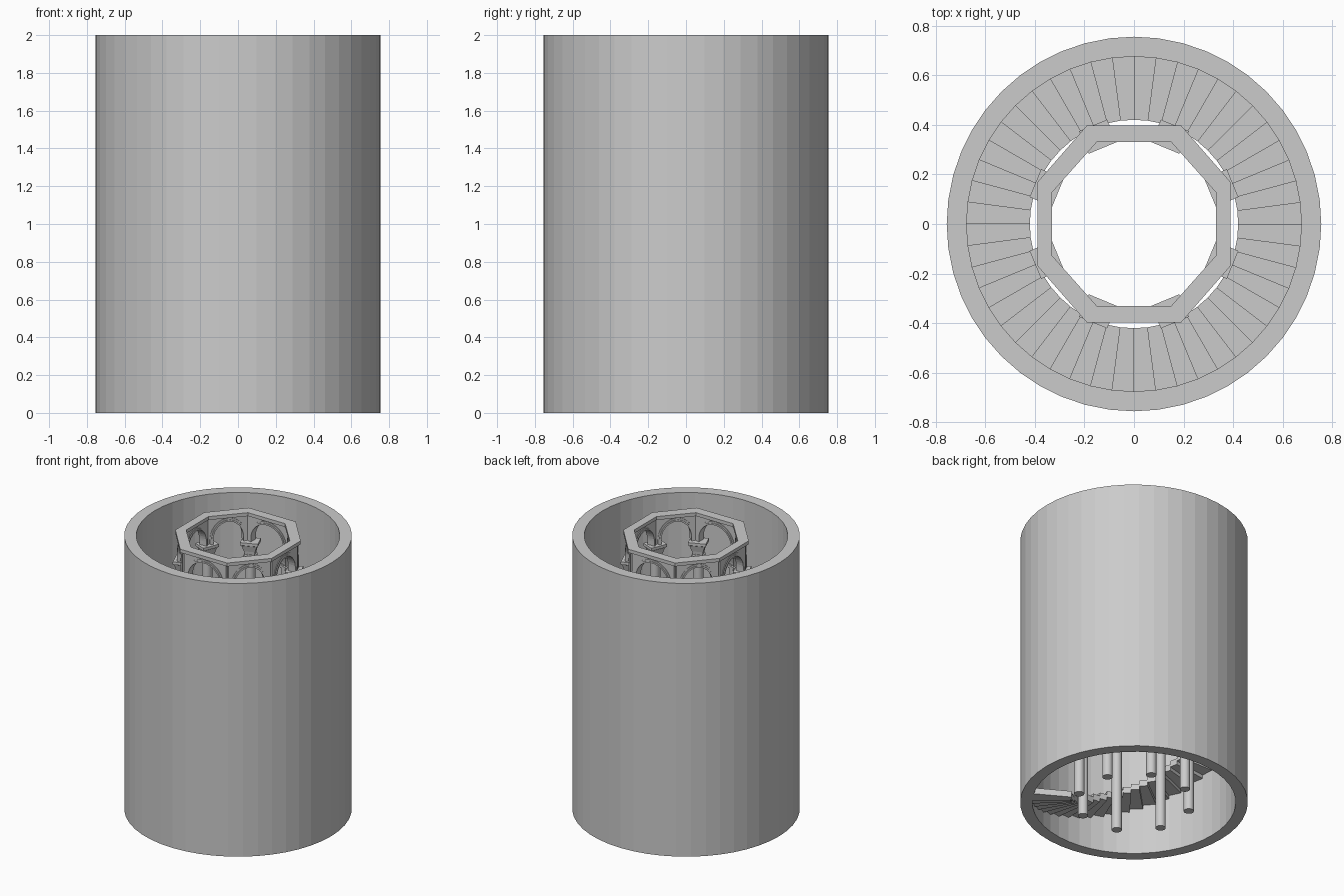
import bpy, bmesh, math
from mathutils import Vector, Matrix

if "Cube" in bpy.data.objects:
    bpy.data.objects.remove(bpy.data.objects["Cube"])

def make(name, bm, smooth=False):
    bmesh.ops.recalc_face_normals(bm, faces=bm.faces)
    me = bpy.data.meshes.new(name)
    bm.to_mesh(me)
    bm.free()
    ob = bpy.data.objects.new(name, me)
    bpy.context.collection.objects.link(ob)
    if smooth:
        for o in bpy.context.selected_objects:
            o.select_set(False)
        ob.select_set(True)
        bpy.context.view_layer.objects.active = ob
        bpy.ops.object.shade_smooth_by_angle(angle=math.radians(30))
    return ob

def sweep(bm, sections, closed):
    """Join a row of four-point sections into a solid."""
    rows = [[bm.verts.new(p) for p in s] for s in sections]
    n = len(rows)
    for i in range(n if closed else n - 1):
        a, b = rows[i], rows[(i + 1) % n]
        for j in range(4):
            k = (j + 1) % 4
            bm.faces.new((a[j], a[k], b[k], b[j]))
    if not closed:
        bm.faces.new(rows[0])
        bm.faces.new(rows[-1])

def pol(r, deg, z):
    a = math.radians(deg)
    return (r * math.cos(a), r * math.sin(a), z)

def ring_section(r0, r1, deg, z0, z1):
    return [pol(r0, deg, z0), pol(r1, deg, z0), pol(r1, deg, z1), pol(r0, deg, z1)]

# Outer round tower wall
bm = bmesh.new()
sweep(bm, [ring_section(0.675, 0.755, i * 7.5, 0, 2) for i in range(48)], True)
make("tower_wall", bm)

# One turn of spiral stairs, climbing clockwise from the floor
STEPS, RISE, START = 48, 0.0262, -30
bm = bmesh.new()
for i in range(STEPS):
    a = START - i * 7.5
    z = i * RISE
    sweep(bm, [ring_section(0.42, 0.675, a - d, z, z + 0.045) for d in (0, 7.5)], False)
make("spiral_stairs", bm)

# Corners of the slightly flattened octagon, outer and inner
def octagon(ax, ay, bx, by):
    q = [(ax, ay), (bx, by)]
    pts = []
    for sx, sy, flip in ((1, 1, 0), (-1, 1, 1), (-1, -1, 0), (1, -1, 1)):
        c = [(x * sx, y * sy) for x, y in q]
        pts += c[::-1] if flip else c
    return [Vector(p) for p in pts]
OUT = octagon(0.39, 0.168, 0.19, 0.397)
INN = octagon(0.33, 0.128, 0.15, 0.33)

# Flat top band of the colonnade
bm = bmesh.new()
sweep(bm, [[(*INN[i], 1.975), (*OUT[i], 1.975), (*OUT[i], 2), (*INN[i], 2)]
           for i in range(8)], True)
make("top_band", bm)

# Arched walls with a raised moulding round each opening
def arch_path(half, rise, n=20):
    pts = [(-half, 1.79)]
    pts += [(-half * math.cos(math.pi * i / n), 1.82 + rise * math.sin(math.pi * i / n))
            for i in range(n + 1)]
    return pts + [(half, 1.79)]

walls, mould = bmesh.new(), bmesh.new()
for i in range(8):
    j = (i + 1) % 8
    mid = (OUT[i] + OUT[j] + INN[i] + INN[j]) / 4
    along = (OUT[j] - OUT[i]).normalized()
    nrm = Vector((along.y, -along.x))
    span = ((OUT[j] - OUT[i]).length + (INN[j] - INN[i]).length) / 4
    half = span - 0.04
    def P(s, d, z):
        p = mid + along * s + nrm * d
        return (p.x, p.y, z)
    inner, outer = arch_path(half, 0.125), arch_path(half + 0.022, 0.148)
    t = 0.02
    sec = [[P(-span, -t, 1.79), P(-span, t, 1.79), P(-span, t, 1.98), P(-span, -t, 1.98)]]
    for s, z in inner:
        sec.append([P(s, -t, z), P(s, t, z), P(s, t, 1.98), P(s, -t, 1.98)])
    sec.append([P(span, -t, 1.79), P(span, t, 1.79), P(span, t, 1.98), P(span, -t, 1.98)])
    sweep(walls, sec, False)
    # two stepped rolls on the arch edge
    for w, th in ((1.0, 0.024), (0.5, 0.029)):
        sec = []
        for (s, z), (s2, z2) in zip(inner, outer):
            s2, z2 = s + (s2 - s) * w, z + (z2 - z) * w
            sec.append([P(s, -th, z), P(s, th, z), P(s2, th, z2), P(s2, -th, z2)])
        sweep(mould, sec, False)
make("arch_walls", walls)
make("arch_mouldings", mould, True)

# Eight round columns with square flared capitals
cols, caps = bmesh.new(), bmesh.new()
profile = [(0.036, 1.665), (0.042, 1.67), (0.042, 1.69), (0.034, 1.695), (0.038, 1.72),
           (0.052, 1.765), (0.061, 1.77), (0.061, 1.79)]
for k in range(8):
    ang = math.radians(22.5 + 45 * k)
    m = Matrix.Rotation(ang, 4, 'Z') @ Matrix.Translation((0.381, 0, 0))
    bmesh.ops.create_cone(cols, cap_ends=True, segments=20, radius1=0.034, radius2=0.034,
                          depth=1.7, matrix=m @ Matrix.Translation((0, 0, 0.85)))
    sweep(caps, [[m @ Vector((x * h * 0.81, y * h, z))
                  for x, y in ((-1, -1), (1, -1), (1, 1), (-1, 1))] for h, z in profile], False)
make("columns", cols, True)
make("capitals", caps)
